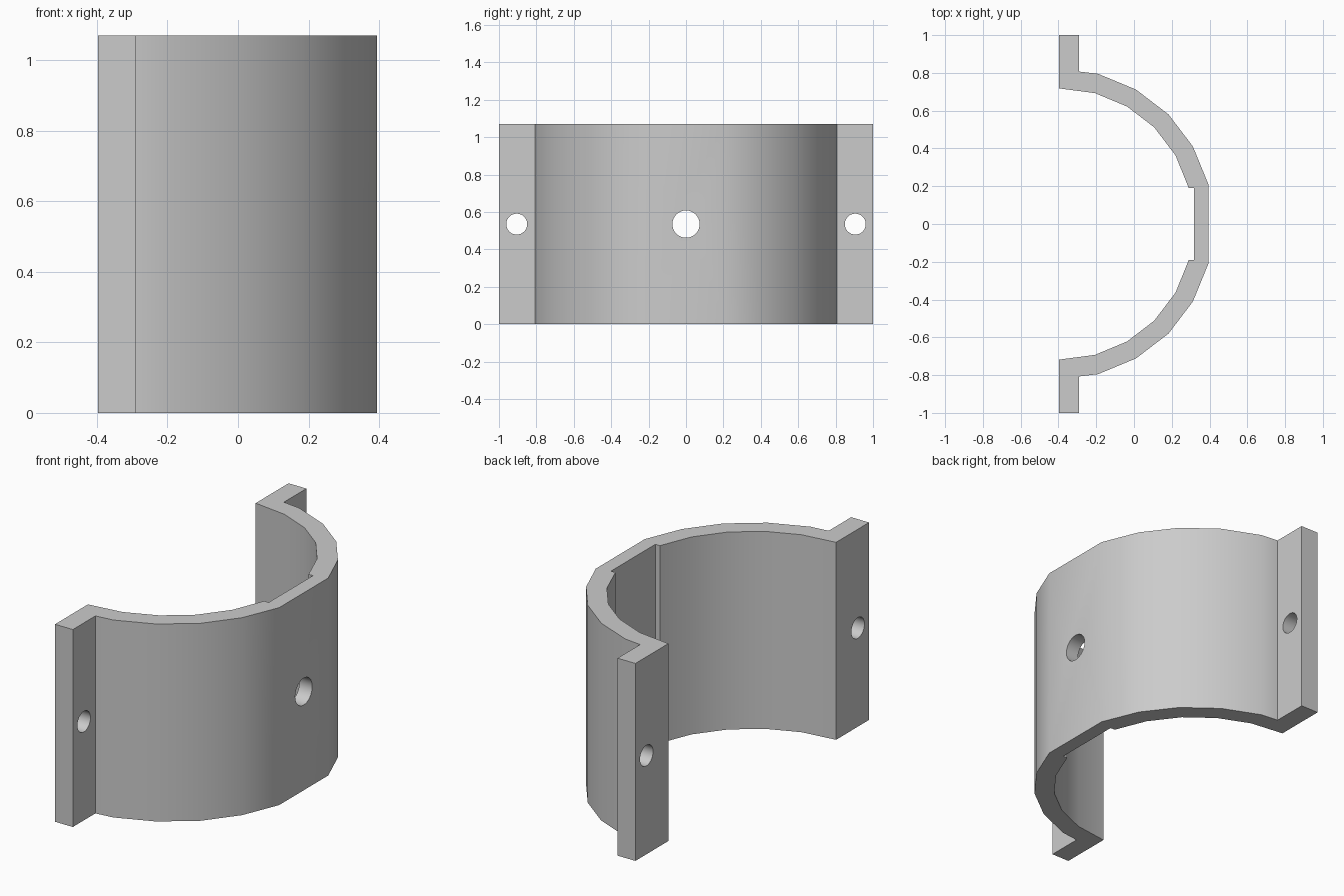
import bpy
import bmesh
from math import radians
from mathutils import Matrix

cube = bpy.data.objects.get("Cube")
if cube:
    bpy.data.objects.remove(cube, do_unlink=True)

HEIGHT = 1.07

grey = bpy.data.materials.new("plain grey")
grey.use_nodes = True
colour = (0.6, 0.6, 0.6, 1)
grey.diffuse_color = colour
grey.node_tree.nodes["Principled BSDF"].inputs["Base Color"].default_value = colour


def make_object(name, bm):
    bmesh.ops.recalc_face_normals(bm, faces=bm.faces)
    mesh = bpy.data.meshes.new(name)
    bm.to_mesh(mesh)
    bm.free()
    mesh.materials.append(grey)
    obj = bpy.data.objects.new(name, mesh)
    bpy.context.collection.objects.link(obj)
    return obj


# Half of the clamp section: flange and outer arc, then pad recess and inner arc
outer = [(-0.397, 1), (-0.29, 1), (-0.29, 0.807), (-0.19, 0.795), (0.01, 0.712),
         (0.183, 0.58), (0.312, 0.41), (0.394, 0.21)]
inner = [(0.317, 0.19), (0.29, 0.19), (0.22, 0.363), (0.107, 0.512),
         (-0.037, 0.622), (-0.207, 0.693), (-0.397, 0.718)]


def mirrored(points):
    return [(x, -y) for x, y in reversed(points)]


# Clamp body: the full section extruded upwards
bm = bmesh.new()
section = outer + mirrored(outer) + mirrored(inner) + inner
face = bm.faces.new([bm.verts.new((x, y, 0)) for x, y in section])
top = bmesh.ops.extrude_face_region(bm, geom=[face])["geom"]
bmesh.ops.translate(bm, vec=(0, 0, HEIGHT),
                    verts=[v for v in top if isinstance(v, bmesh.types.BMVert)])
clamp = make_object("half_clamp", bm)

# Bolt holes through the flanges and the middle pad
bm = bmesh.new()
for x, y, radius in ((-0.35, -0.905, 0.056), (-0.35, 0.905, 0.056), (0.35, 0, 0.073)):
    place = Matrix.Translation((x, y, HEIGHT / 2)) @ Matrix.Rotation(radians(90), 4, "Y")
    bmesh.ops.create_cone(bm, cap_ends=True, segments=32, radius1=radius,
                          radius2=radius, depth=0.3, matrix=place)
cutter = make_object("hole_cutter", bm)
cutter.hide_render = True

cut = clamp.modifiers.new("bolt holes", "BOOLEAN")
cut.object = cutter
cut.solver = "EXACT"
bpy.ops.object.select_all(action="DESELECT")
bpy.context.view_layer.objects.active = clamp
clamp.select_set(True)
bpy.ops.object.modifier_apply(modifier=cut.name)
bpy.data.objects.remove(cutter, do_unlink=True)

# Smooth arc with crisp rims, and normals that keep the large faces flat
bpy.ops.object.shade_smooth_by_angle(angle=radians(30))
clamp.modifiers.new("flat faces", "WEIGHTED_NORMAL").keep_sharp = True
